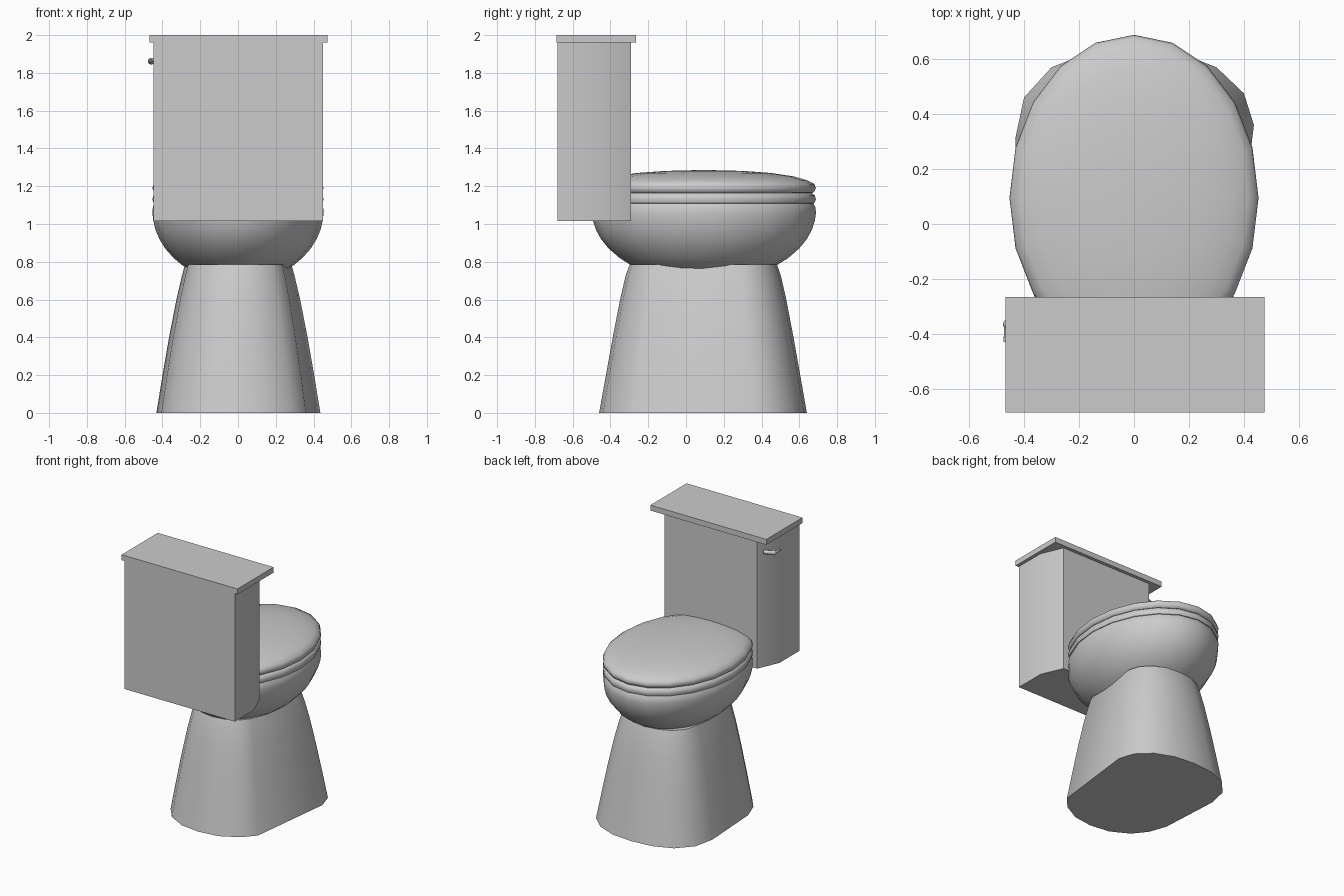
import bpy, bmesh
from math import sin, cos, pi, sqrt
from mathutils import Vector

if "Cube" in bpy.data.objects:
    bpy.data.objects.remove(bpy.data.objects["Cube"])


def finish(name, bm, smooth=None):
    bmesh.ops.recalc_face_normals(bm, faces=bm.faces)
    me = bpy.data.meshes.new(name)
    bm.to_mesh(me)
    bm.free()
    ob = bpy.data.objects.new(name, me)
    bpy.context.collection.objects.link(ob)
    if smooth:
        bpy.ops.object.select_all(action='DESELECT')
        bpy.context.view_layer.objects.active = ob
        ob.select_set(True)
        bpy.ops.object.shade_smooth_by_angle(angle=smooth)
    return ob


def loft(name, rings, smooth=None):
    """Skin a stack of equal-length point rings and cap both ends."""
    bm = bmesh.new()
    vs = [[bm.verts.new(p) for p in ring] for ring in rings]
    n = len(rings[0])
    for a, b in zip(vs, vs[1:]):
        for i in range(n):
            j = (i + 1) % n
            bm.faces.new((a[i], a[j], b[j], b[i]))
    bm.faces.new(vs[0])
    bm.faces.new(vs[-1])
    return finish(name, bm, smooth)


CY = 0.095  # centre of the bowl oval


def oval(s, z, rx=0.453, ry=0.593, n=20):
    return [(rx * s * sin(2 * pi * i / n), CY + ry * s * cos(2 * pi * i / n), z) for i in range(n)]


def section(outline, z, sx=1, sy=1):
    return [(x * sx, CY + (y - CY) * sy, z) for x, y in outline]


# Pedestal: egg-shaped foot tapering upward
foot = [(0, .64), (.16, .625), (.30, .57), (.40, .475), (.436, .36), (.36, -.28),
        (.28, -.37), (.15, -.44), (0, -.46), (-.15, -.44), (-.28, -.37), (-.36, -.27),
        (-.406, -.14), (-.432, .31), (-.40, .46), (-.30, .57), (-.16, .625)]
loft("pedestal", [section(foot, z, sx, sy) for z, sx, sy in
     [(0, 1, 1), (.2, .925, .935), (.4, .845, .87), (.6, .755, .80), (.72, .69, .75), (.785, .65, .71)]], 0.7)

# Bowl: lower half of an ellipsoid with a turned-in rim
levels = [.695, .71, .74, .78, .82, .87, .92, .97, 1.02]
bowl = [oval(max(.06, sqrt(1 - ((1.07 - z) / .38) ** 2)), z) for z in levels]
loft("bowl", bowl + [oval(1, 1.06), oval(.995, 1.09), oval(.97, 1.115)], 0.9)

# Seat: flat pad with a rounded edge
loft("seat", [oval(s, z) for s, z in
     [(.95, 1.105), (.985, 1.11), (1, 1.13), (.99, 1.15), (.965, 1.163)]], 0.9)

# Seat lid: shallow dome
loft("seat_lid", [oval(s, z) for s, z in
     [(.94, 1.16), (.98, 1.168), (1, 1.19), (.985, 1.212), (.92, 1.232),
      (.8, 1.252), (.6, 1.27), (.35, 1.281), (.08, 1.285)]], 0.9)

# Tank with angled front corners
tank = [(-.447, -.68), (.45, -.68), (.45, -.45), (.38, -.29), (-.377, -.29), (-.447, -.45)]
loft("tank", [section(tank, 1.015), section(tank, 1.965)], 0.6)

# Tank lid
slab = [(-.468, -.685), (.475, -.685), (.475, -.265), (-.468, -.265)]
loft("tank_lid", [section(slab, 1.96), section(slab, 2.0)])


# Flush handle: stem, knob and tapered lever
def rod(name, a, b, r1, r2):
    a, b = Vector(a), Vector(b)
    bm = bmesh.new()
    bmesh.ops.create_cone(bm, cap_ends=True, segments=12, radius1=r1, radius2=r2, depth=(b - a).length)
    ob = finish(name, bm, 0.7)
    ob.location = (a + b) / 2
    ob.rotation_euler = (b - a).to_track_quat('Z', 'Y').to_euler()


knob = (-.459, -.365, 1.862)
rod("handle_stem", (-.40, -.335, 1.862), knob, .014, .014)
rod("handle_lever", knob, (-.47, -.43, 1.862), .012, .005)
bm = bmesh.new()
bmesh.ops.create_uvsphere(bm, u_segments=12, v_segments=8, radius=.018)
finish("handle_knob", bm, 0.9).location = knob
